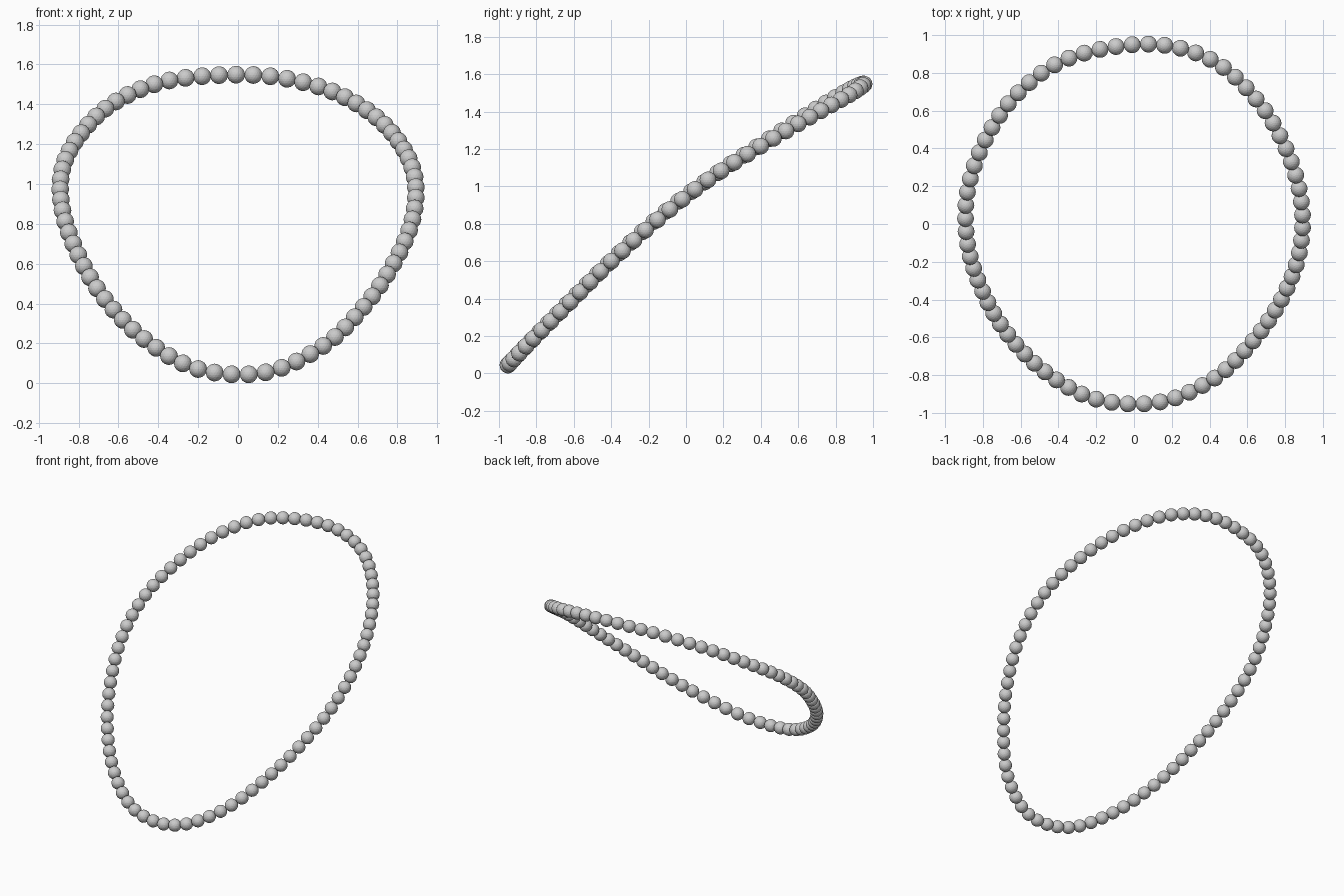
import bpy, bmesh
from mathutils import Vector

if "Cube" in bpy.data.objects:
    bpy.data.objects.remove(bpy.data.objects["Cube"])

BEADS, RADIUS = 77, 0.0445

# Closed path of the string, starting at the back and running round the right side
path = [Vector(p) for p in (
    (.074, .957, 1.556), (.402, .876, 1.498), (.646, .664, 1.378), (.804, .40, 1.222),
    (.884, .119, 1.042), (.873, -.146, .832), (.778, -.394, .610), (.626, -.616, .390),
    (.423, -.812, .195), (.132, -.938, .063), (-.201, -.923, .080), (-.471, -.78, .229),
    (-.671, -.579, .432), (-.804, -.352, .653), (-.884, -.098, .880), (-.884, .177, 1.084),
    (-.789, .452, 1.265), (-.614, .701, 1.424), (-.339, .886, 1.53))]


def smooth_loop(pts, steps=40):
    """Closed Catmull-Rom curve through the points."""
    out, n = [], len(pts)
    for i in range(n):
        a, b, c, d = (pts[(i + k) % n] for k in (-1, 0, 1, 2))
        for s in range(steps):
            t = s / steps
            out.append(0.5 * (2 * b + (c - a) * t + (2 * a - 5 * b + 4 * c - d) * t**2
                              + (3 * b - a - 3 * c + d) * t**3))
    return out + [out[0]]


def spaced(pts, count):
    """Evenly spaced positions along the curve."""
    total = sum((q - p).length for p, q in zip(pts, pts[1:]))
    result, run = [], 0.0
    for p, q in zip(pts, pts[1:]):
        seg = (q - p).length
        while len(result) < count and len(result) * total / count <= run + seg:
            result.append(p.lerp(q, (len(result) * total / count - run) / seg))
        run += seg
    return result


centres = spaced(smooth_loop(path), BEADS)
lift = RADIUS - min(c.z for c in centres)
shift_y = -(max(c.y for c in centres) + min(c.y for c in centres)) / 2
shift_x = -(max(c.x for c in centres) + min(c.x for c in centres)) / 2

# One faceted bead mesh shared by all beads
mesh = bpy.data.meshes.new("bead")
bm = bmesh.new()
bmesh.ops.create_icosphere(bm, subdivisions=3, radius=RADIUS)
bm.to_mesh(mesh)
bm.free()

# Beads strung around the loop
for i, c in enumerate(centres):
    bead = bpy.data.objects.new(f"bead_{i + 1:02d}", mesh)
    bead.location = c + Vector((shift_x, shift_y, lift))
    bpy.context.collection.objects.link(bead)
